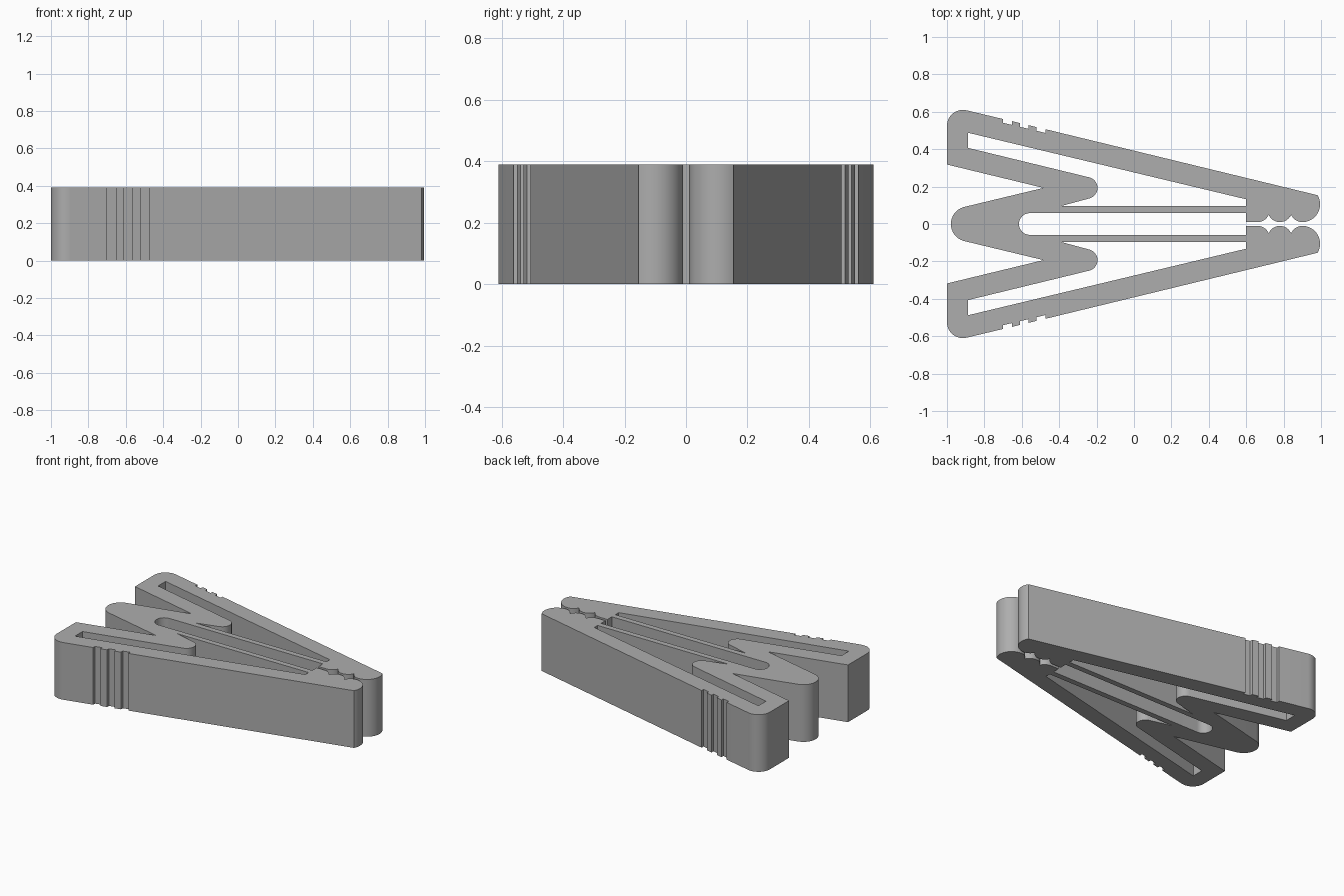
import bpy
import bmesh
from math import sin, cos, radians

HEIGHT = 0.39
SLOPE = -0.24          # taper of the outer lever
JAW_GAP = 0.01         # half the gap between the jaws

cube = bpy.data.objects.get("Cube")
if cube:
    bpy.data.objects.remove(cube, do_unlink=True)

grey = bpy.data.materials.new("plain_grey")
grey.use_nodes = True
colour = (0.42, 0.42, 0.42, 1)
grey.diffuse_color = colour
grey.node_tree.nodes["Principled BSDF"].inputs["Base Color"].default_value = colour


def arc(cx, cy, r, start, end, steps=12):
    angles = [radians(start + (end - start) * i / steps) for i in range(steps + 1)]
    return [(cx + r * cos(a), cy + r * sin(a)) for a in angles]


def lever_y(x):
    return 0.608 + SLOPE * (x + 0.895)


def mirrored(points):
    return [(x, -y) for x, y in reversed(points)]


# Rounded tail, wedge-shaped notch and rounded handle corner
half = arc(-0.885, 0, 0.094, 180, 104)
half += [(-0.484, 0.193), (-1, 0.318)]
half += arc(-0.915, 0.525, 0.085, 180, 76.5)

# Finger grip grooves along the lever
for x in (-0.70, -0.61, -0.52):
    end = x + 0.047
    half += [(x, lever_y(x)), (x, lever_y(x) - 0.02),
             (end, lever_y(end) - 0.02), (end, lever_y(end))]

# Rounded jaw tip and scalloped teeth
bump = 0.065
tooth_y = JAW_GAP + bump
half += arc(0.90, 0.105, 0.095, 31, -90, 16)
half += arc(0.90, tooth_y, bump, -90, -157, 8)[1:]
half += arc(0.78, tooth_y, bump, -23, -157)
half += arc(0.66, tooth_y, bump, -23, -90, 8)
half += [(0.60, JAW_GAP), (0.60, 0.058)]

# Round end of the central slot
half += arc(-0.557, 0, 0.058, 90, 180)

# Pocket between the lever, the folded spring and the inner arm
pocket = [(0.60, 0.096), (0.60, 0.132), (-0.888, 0.488), (-0.888, 0.407)]
pocket += arc(-0.253, 0.193, 0.058, 76, -76)
pocket += [(-0.39, 0.096)]

outline = half + mirrored(half[1:-1])
loops = [outline, pocket, mirrored(pocket)]

# Fill the profile around its pockets and raise it
bm = bmesh.new()
edges = []
for loop in loops:
    verts = [bm.verts.new((x, y, 0)) for x, y in loop]
    edges += [bm.edges.new((v, verts[(i + 1) % len(verts)]))
              for i, v in enumerate(verts)]
bmesh.ops.triangle_fill(bm, use_beauty=True, edges=edges, normal=(0, 0, 1))
raised = bmesh.ops.extrude_face_region(bm, geom=bm.faces[:], use_keep_orig=True)
top = [g for g in raised["geom"] if isinstance(g, bmesh.types.BMVert)]
bmesh.ops.translate(bm, verts=top, vec=(0, 0, HEIGHT))
bmesh.ops.remove_doubles(bm, verts=bm.verts[:], dist=0.0005)
bmesh.ops.recalc_face_normals(bm, faces=bm.faces[:])

mesh = bpy.data.meshes.new("clothes_peg_body")
bm.to_mesh(mesh)
bm.free()
mesh.materials.append(grey)
body = bpy.data.objects.new("clothes_peg_body", mesh)
bpy.context.collection.objects.link(body)

bpy.ops.object.select_all(action="DESELECT")
body.select_set(True)
bpy.context.view_layer.objects.active = body
bpy.ops.object.shade_smooth_by_angle(angle=radians(25))
